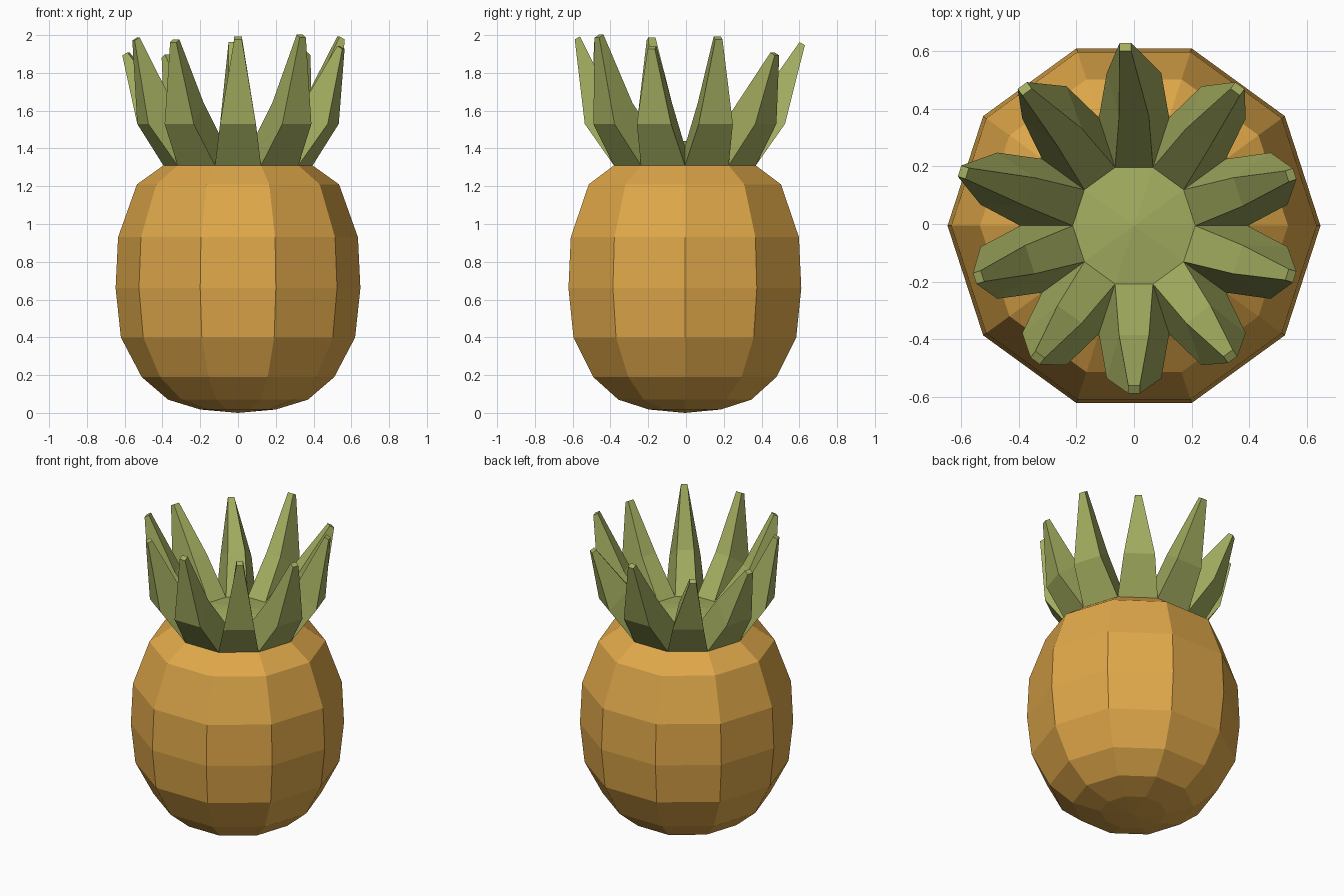
import bpy, bmesh, math
from mathutils import Vector

if "Cube" in bpy.data.objects:
    bpy.data.objects.remove(bpy.data.objects["Cube"])

SIDES = 10
CY = -0.006  # small depth offset of the fruit axis


def material(name, rgb):
    m = bpy.data.materials.new(name)
    m.diffuse_color = (*rgb, 1)
    m.use_nodes = True
    m.node_tree.nodes["Principled BSDF"].inputs["Base Color"].default_value = m.diffuse_color
    return m


def polar(r, deg, z, t=0.0):
    """Point at radius r along an angle, shifted sideways by t."""
    a = math.radians(deg)
    return Vector((r * math.cos(a) - t * math.sin(a),
                   r * math.sin(a) + t * math.cos(a) + CY, z))


def finish(bm, name, mat):
    bmesh.ops.remove_doubles(bm, verts=bm.verts, dist=0.0005)
    bmesh.ops.recalc_face_normals(bm, faces=bm.faces)
    me = bpy.data.meshes.new(name)
    bm.to_mesh(me)
    bm.free()
    me.materials.append(mat)
    ob = bpy.data.objects.new(name, me)
    bpy.context.collection.objects.link(ob)
    return ob


def skin(bm, rings):
    """Join successive rings of vertices with quads."""
    for a, b in zip(rings, rings[1:]):
        n = len(a)
        for i in range(n):
            bm.faces.new((a[i], a[(i + 1) % n], b[(i + 1) % n], b[i]))


def fan(bm, ring, tip):
    v = bm.verts.new(tip)
    for i in range(len(ring)):
        bm.faces.new((ring[i], ring[(i + 1) % len(ring)], v))


orange = material("golden orange", (0.74, 0.39, 0.068))
green = material("leaf green", (0.37, 0.42, 0.117))

# Faceted fruit body
profile = [(0.2, 0.018), (0.37, 0.07), (0.51, 0.19), (0.62, 0.40), (0.648, 0.66),
           (0.635, 0.93), (0.535, 1.21), (0.395, 1.31)]
bm = bmesh.new()
rings = [[bm.verts.new(polar(r, i * 36, z)) for i in range(SIDES)] for r, z in profile]
skin(bm, rings)
fan(bm, rings[0], (0, CY, 0.0))
finish(bm, "fruit_body", orange)

# Crown: a low dome with a leaf grown from each side of the ring
INNER_R, INNER_Z = 0.213, 1.41
OUTER_R, OUTER_Z = 0.395, 1.31
bm = bmesh.new()
ring = [bm.verts.new(polar(INNER_R, i * 36, INNER_Z)) for i in range(SIDES)]
fan(bm, ring, (0, CY, 1.44))

# Leaf tips: angle -> (x, y, z)
tips = {18: (0.545, 0.17, 1.985), 54: (0.36, 0.47, 1.90), 90: (-0.03, 0.615, 1.955),
        126: (-0.38, 0.47, 1.89), 162: (-0.593, 0.18, 1.90), 198: (-0.54, -0.185, 1.98),
        234: (-0.335, -0.465, 1.97), 270: (0, -0.575, 1.985), 306: (0.335, -0.46, 1.995),
        342: (0.545, -0.18, 1.935)}
half = math.radians(18)
for ang, tip in tips.items():
    def section(ro, zo, to, ri, zi, ti):
        return [bm.verts.new(p) for p in (polar(ro, ang, zo, -to), polar(ro, ang, zo, to),
                                          polar(ri, ang, zi, ti), polar(ri, ang, zi, -ti))]
    c, s = math.cos(half), math.sin(half)
    base = section(OUTER_R * c, OUTER_Z, OUTER_R * s, INNER_R * c, INNER_Z, INNER_R * s)
    mid = section(0.53, 1.53, 0.095, 0.38, 1.64, 0.052)
    a = math.radians(ang)
    out = Vector((math.cos(a), math.sin(a), 0))
    side = Vector((-out.y, out.x, 0))
    up = Vector((0, 0, 1))
    end = [bm.verts.new(Vector(tip) + out * o * 0.014 + side * w * 0.02 - up * o * 0.008)
           for o, w in ((1, -1), (1, 1), (-1, 1), (-1, -1))]
    skin(bm, [base, mid, end])
    bm.faces.new(end)
finish(bm, "leaf_crown", green)
